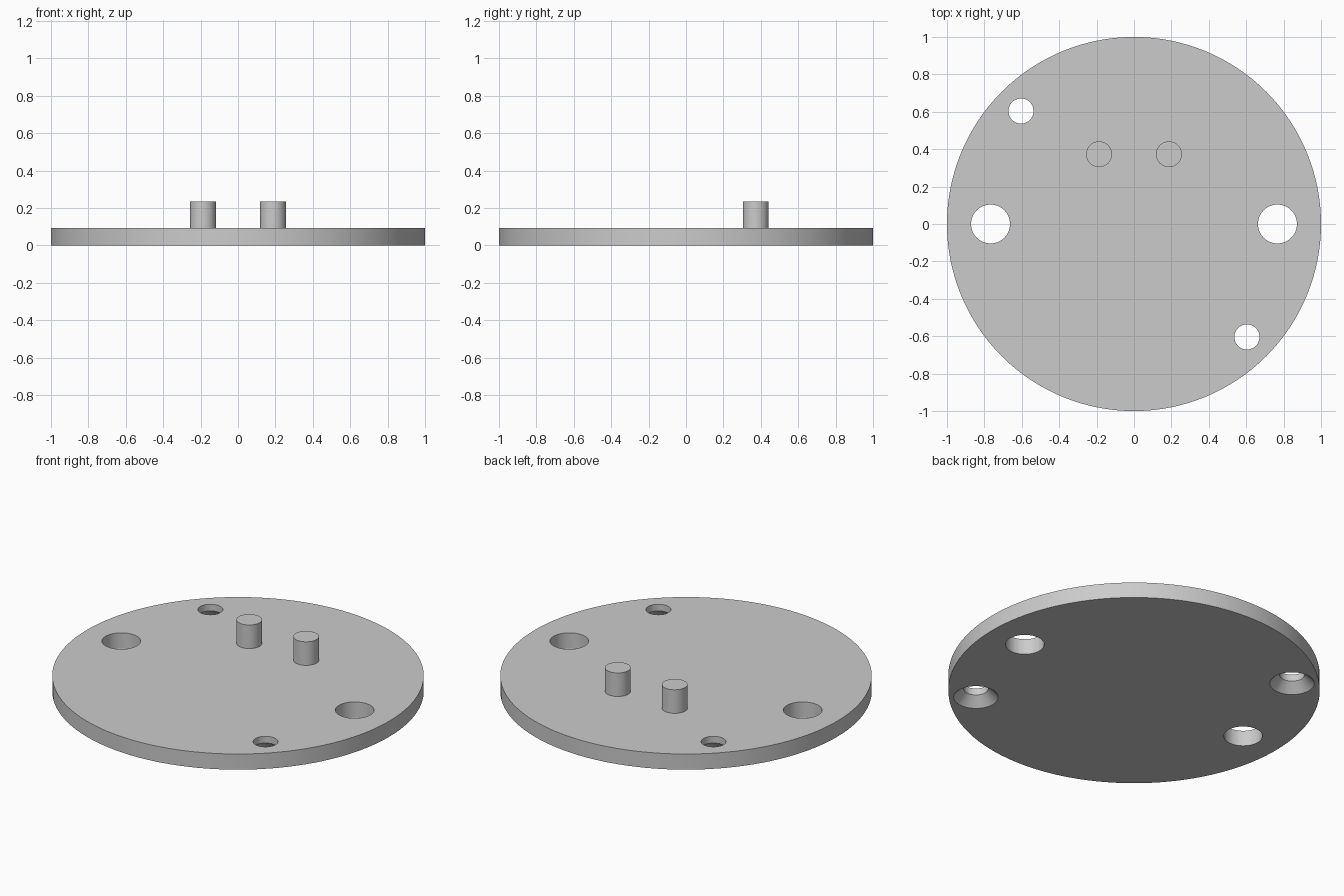
import bpy, bmesh
from math import radians
from mathutils import Matrix, Vector

if "Cube" in bpy.data.objects:
    bpy.data.objects.remove(bpy.data.objects["Cube"])

THICK = 0.093      # plate thickness
PEG_TOP = 0.233

grey = bpy.data.materials.new("plain grey")
grey.use_nodes = True
colour = (0.6, 0.6, 0.6, 1)
grey.diffuse_color = colour
grey.node_tree.nodes["Principled BSDF"].inputs["Base Color"].default_value = colour


def lathe(name, profile, x, y, sides):
    """Closed solid of revolution from (radius, z) points, bottom to top."""
    bm = bmesh.new()
    rings = []
    for r, z in profile:
        ring = bmesh.ops.create_circle(bm, segments=sides, radius=r,
                                       matrix=Matrix.Translation((0, 0, z)))
        rings.append(ring["verts"])
    for low, high in zip(rings, rings[1:]):
        for i in range(sides):
            j = (i + 1) % sides
            bm.faces.new((low[i], low[j], high[j], high[i]))
    bm.faces.new(rings[0])
    bm.faces.new(rings[-1])
    bmesh.ops.recalc_face_normals(bm, faces=bm.faces)
    mesh = bpy.data.meshes.new(name)
    bm.to_mesh(mesh)
    bm.free()
    mesh.materials.append(grey)
    obj = bpy.data.objects.new(name, mesh)
    obj.location = Vector((x, y, 0))
    bpy.context.collection.objects.link(obj)
    return obj


def smooth(obj):
    bpy.ops.object.select_all(action="DESELECT")
    obj.select_set(True)
    bpy.context.view_layer.objects.active = obj
    bpy.ops.object.shade_smooth_by_angle(angle=radians(30))


# Round base plate
plate = lathe("base_plate", [(1, 0), (1, THICK)], 0, 0, 128)

# Hole shapes: plain through hole, and screw hole countersunk from below
through = [(0.104, -0.05), (0.104, THICK + 0.05)]
countersunk = [(0.14, -0.02), (0.067, 0.053), (0.067, THICK + 0.05)]

cutters = []
for side, label in ((1, "left"), (-1, "right")):
    cutters.append(lathe(label + "_through_hole_cutter", through, side * 0.767, 0, 64))
    cutters.append(lathe(label + "_screw_hole_cutter", countersunk,
                         side * 0.604, side * -0.604, 64))
    # Upright locating pegs
    peg = lathe(label + "_peg", [(0.069, THICK), (0.069, PEG_TOP)], side * 0.187, 0.373, 64)
    smooth(peg)

for cutter in cutters:
    cut = plate.modifiers.new(cutter.name, "BOOLEAN")
    cut.operation = "DIFFERENCE"
    cut.solver = "EXACT"
    cut.object = cutter

# Apply the cuts, then drop the cutters
smooth(plate)
for cutter in cutters:
    bpy.ops.object.modifier_apply(modifier=cutter.name)
    bpy.data.objects.remove(cutter)
smooth(plate)
